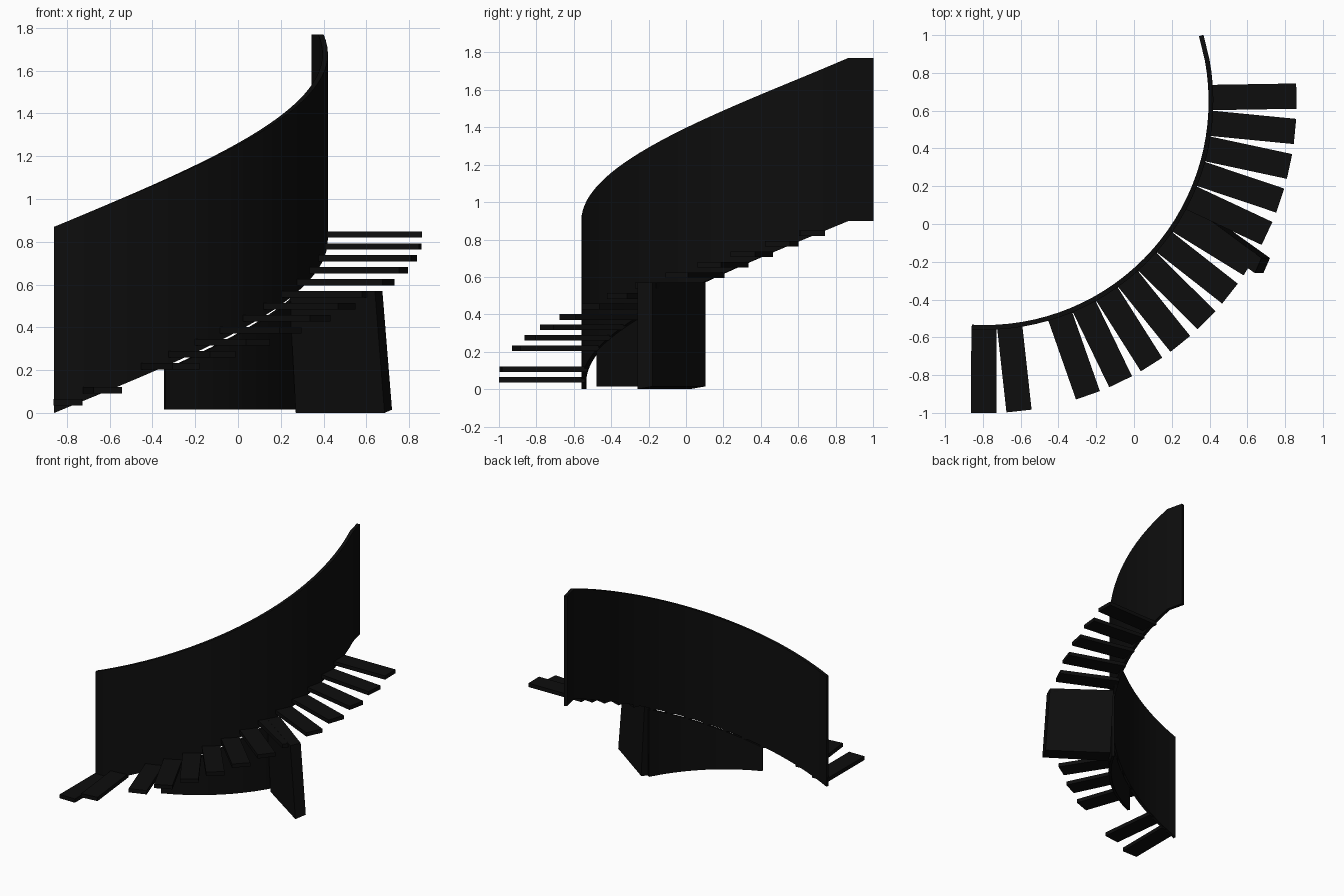
import bpy, bmesh
from math import sin, cos, radians
from mathutils import Vector

if "Cube" in bpy.data.objects:
    bpy.data.objects.remove(bpy.data.objects["Cube"])

CX, CY = -0.79, 0.65           # centre of the stair curve
A0, A_TOP, A1 = -93.3, 10.5, 16.9

mat = bpy.data.materials.new("black")
mat.diffuse_color = (0.004, 0.004, 0.004, 1)
mat.use_nodes = True
mat.node_tree.nodes["Principled BSDF"].inputs["Base Color"].default_value = mat.diffuse_color


def polar(r, a, z):
    return Vector((CX + r * cos(radians(a)), CY + r * sin(radians(a)), z))


def slope(a):
    return 0.9 * min(1, max(0, (a - A0) / (A_TOP - A0)))


def make(name, sections):
    """Skin a row of four-cornered sections into a closed solid."""
    bm = bmesh.new()
    rings = [[bm.verts.new(p) for p in s] for s in sections]
    for a, b in zip(rings, rings[1:]):
        for i in range(4):
            j = (i + 1) % 4
            bm.faces.new((a[i], a[j], b[j], b[i]))
    bm.faces.new(rings[0])
    bm.faces.new(rings[-1])
    bmesh.ops.recalc_face_normals(bm, faces=bm.faces)
    me = bpy.data.meshes.new(name)
    bm.to_mesh(me)
    bm.free()
    me.materials.append(mat)
    ob = bpy.data.objects.new(name, me)
    bpy.context.collection.objects.link(ob)
    return ob


def curved_wall(name, r0, r1, angles, bottom, top):
    return make(name, [[polar(r0, a, bottom(a)), polar(r1, a, bottom(a)),
                        polar(r1, a, top(a)), polar(r0, a, top(a))] for a in angles])


# Tall curved balustrade, rising with the stair and level at the landing
n = 32
angles = [A0 + (A_TOP - A0) * i / n for i in range(n + 1)] + [A1]
curved_wall("balustrade_wall", 1.185, 1.21, angles, slope, lambda a: slope(a) + 0.87)

# Floating treads; the third position is empty
for i in range(15):
    if i == 2:
        continue
    a = -90.2 + 6.51 * i
    z = 0.035 + 0.056 * i
    side = Vector((-sin(radians(a)), cos(radians(a)), 0)) * 0.067
    up = Vector((0, 0, 0.03))
    make(f"tread_{i + 1}", [[p - side, p + side, p + side + up, p - side + up]
                            for p in (polar(1.19, a, z), polar(1.65, a, z))])

# Curved wall closing the space below the stair
m = 10
angles = [-68.2 + 40 * i / m for i in range(m + 1)]
curved_wall("understair_wall", 1.195, 1.215, angles,
            lambda a: 0.015, lambda a: slope(a) - 0.015)

# Radial end panel, flaring slightly outward at its foot
make("understair_end_panel", [
    [(0.24, 0.02, 0.57), (0.27, 0.02, 0.0), (0.32, 0.105, 0.015), (0.29, 0.105, 0.57)],
    [(0.64, -0.26, 0.57), (0.685, -0.26, 0.0), (0.72, -0.18, 0.015), (0.675, -0.18, 0.57)],
])
